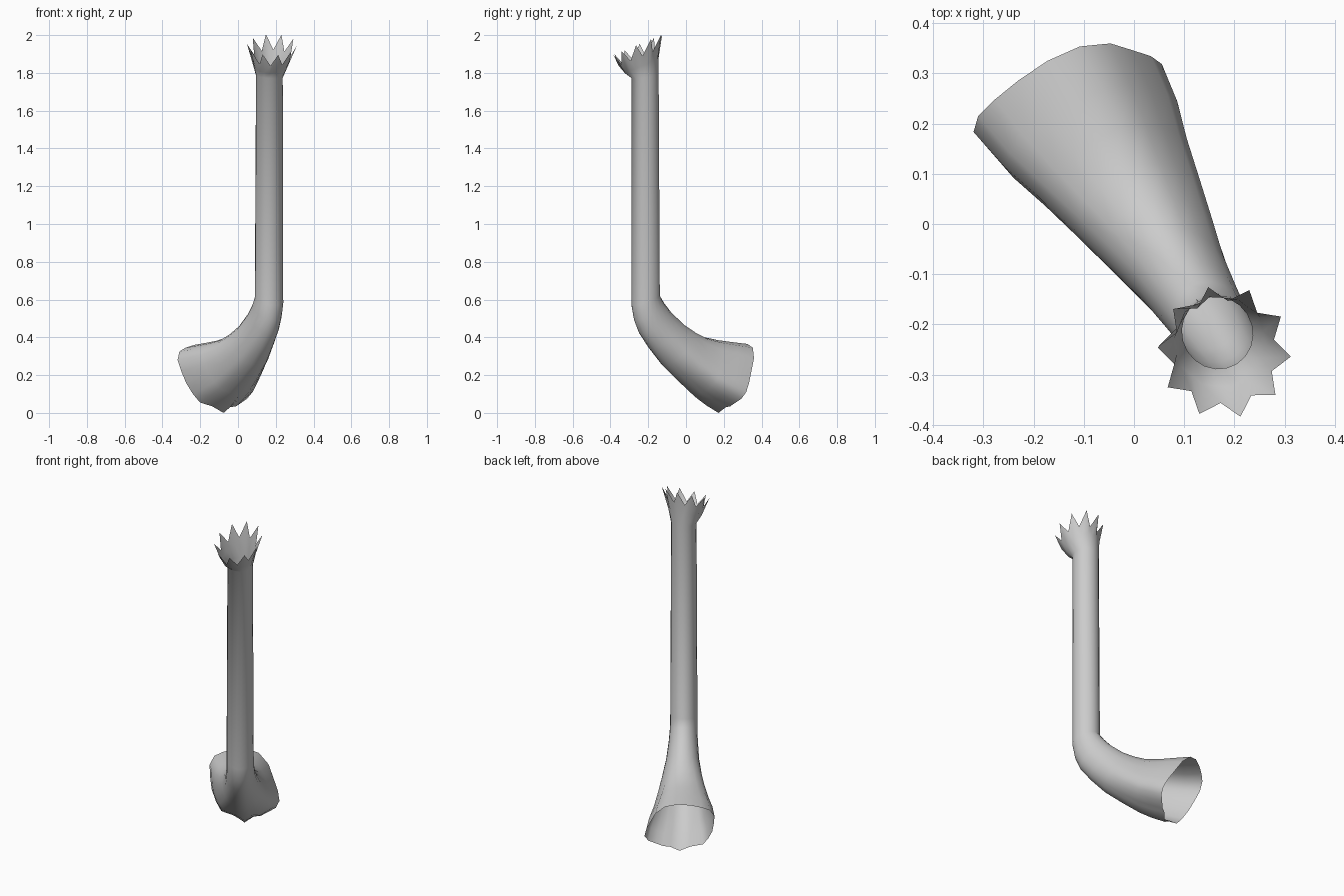
import bpy, bmesh
from math import sin, cos, pi, radians
from mathutils import Vector

cube = bpy.data.objects.get("Cube")
if cube:
    bpy.data.objects.remove(cube)

SIDES = 20
TURN = radians(32)
FORWARD = Vector((-sin(TURN), cos(TURN), 0))   # the way the mouth points
SIDE = Vector((cos(TURN), sin(TURN), 0))
UP = Vector((0, 0, 1))
AXIS = Vector((0.165, -0.215, 0))              # centre of the upright pipe

# outline of the mouth, from its lowest point: (sideways, height)
MOUTH = [(0, 0), (.05, .03), (.09, .035), (.13, .055), (.17, .075),
         (.19, .11), (.18, .16), (.155, .22), (.125, .29), (.07, .345),
         (0, .365), (-.07, .36), (-.13, .345), (-.175, .325), (-.2, .28),
         (-.195, .22), (-.185, .16), (-.16, .1), (-.13, .055), (-.06, .035)]

# rings from mouth to pipe: lower point, upper point, half width, share of mouth outline
RINGS = [((.456, 0), (.637, .365), .2, 1),
         ((.38, .04), (.54, .375), .185, .9),
         ((.31, .085), (.454, .385), .16, .8),
         ((.21, .165), (.37, .40), .135, .6),
         ((.11, .25), (.30, .43), .112, .4),
         ((.03, .34), (.23, .47), .092, .2),
         ((-.03, .42), (.15, .535), .081, .1),
         ((-.06, .49), (.105, .585), .076, 0),
         ((-.075, .57), (.077, .625), .075, 0),
         ((-.075, 1.77), (.071, 1.79), .07, 0)]


def bend_ring(low, high, width, share):
    """A ring between two points, blended from circle to mouth outline."""
    a = FORWARD * low[0] + UP * low[1]
    b = FORWARD * high[0] + UP * high[1]
    mid, half = (a + b) / 2, (b - a) / 2
    points = []
    for i, (s, z) in enumerate(MOUTH):
        t = 2 * pi * i / SIDES
        u = sin(t) + (s / .2 - sin(t)) * share
        v = -cos(t) + (z / .1825 - 1 + cos(t)) * share
        points.append(AXIS + mid + half * v + SIDE * (width * u))
    return points


def crown_ring(centre, tip, valley):
    """A tilted ring whose radius and height alternate to form teeth."""
    points = []
    for i in range(SIDES):
        radius, height = tip if i % 2 else valley
        t = 2 * pi * i / SIDES
        p = Vector(centre) + (SIDE * sin(t) - FORWARD * cos(t)) * radius
        p.z = height + 0.42 * (p.y - centre[1])
        points.append(p)
    return points


rings = [bend_ring(*r) for r in RINGS]
rings.append(crown_ring((.172, -.235, 0), (.092, 1.838), (.088, 1.835)))
rings.append(crown_ring((.18, -.255, 0), (.133, 1.95), (.102, 1.88)))

# loft the rings into one open skin
bm = bmesh.new()
loops = [[bm.verts.new(p) for p in ring] for ring in rings]
for lower, upper in zip(loops, loops[1:]):
    for i in range(SIDES):
        j = (i + 1) % SIDES
        bm.faces.new((lower[i], lower[j], upper[j], upper[i])).smooth = True
mesh = bpy.data.meshes.new("flared_pipe")
bm.to_mesh(mesh)
bm.free()

# plain grey
grey = bpy.data.materials.new("light_grey")
grey.use_nodes = True
colour = (0.6, 0.6, 0.6, 1)
grey.diffuse_color = colour
grey.node_tree.nodes["Principled BSDF"].inputs["Base Color"].default_value = colour
mesh.materials.append(grey)

pipe = bpy.data.objects.new("flared_pipe", mesh)
bpy.context.collection.objects.link(pipe)
